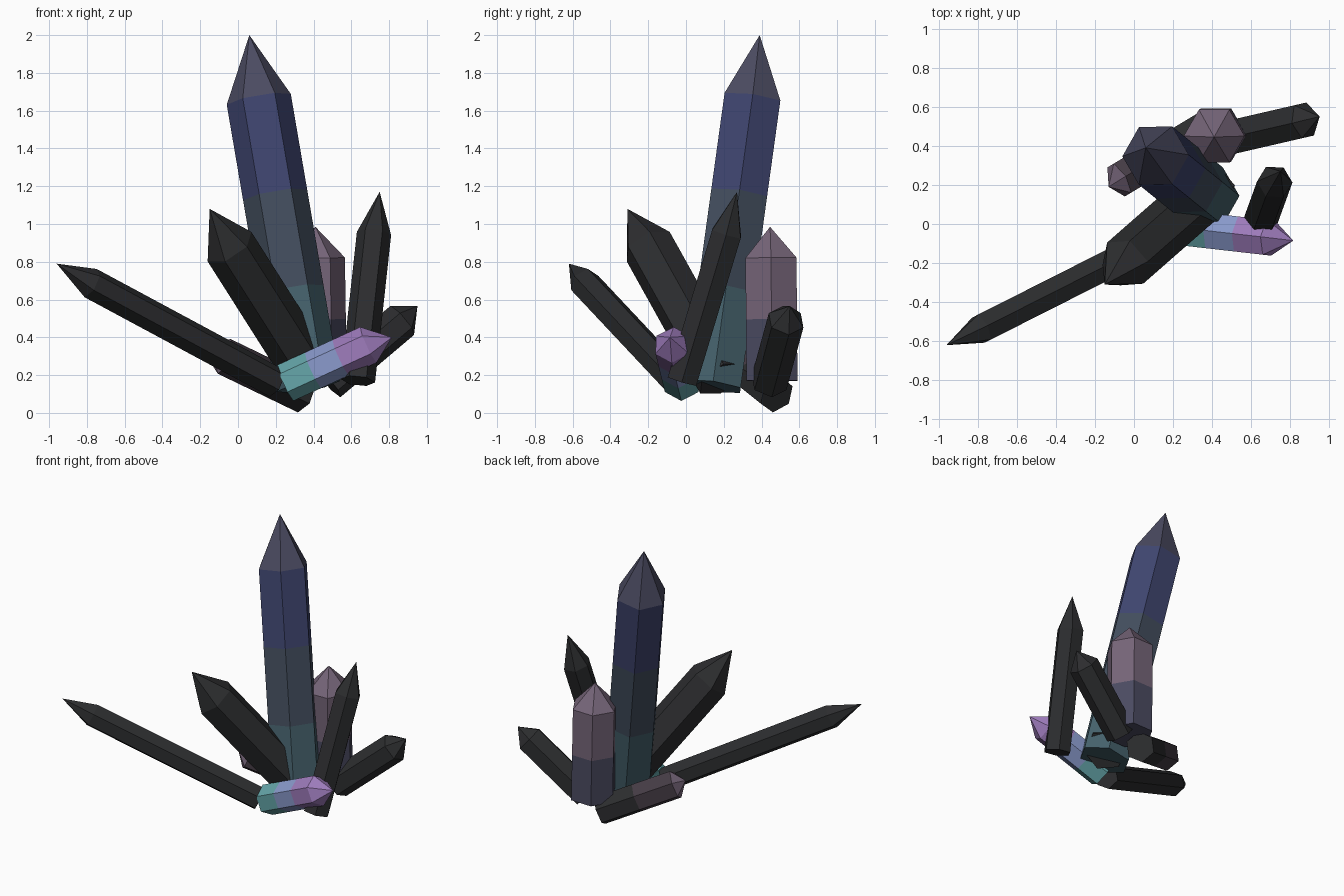
import bpy, bmesh, math
from mathutils import Vector

if "Cube" in bpy.data.objects:
    bpy.data.objects.remove(bpy.data.objects["Cube"])

X, Z = Vector((1, 0, 0)), Vector((0, 0, 1))

# Shared materials
COLOURS = {
    "black": (0.025, 0.026, 0.028, 1),
    "slate_teal": (0.06, 0.12, 0.15, 1),
    "slate": (0.055, 0.075, 0.11, 1),
    "navy": (0.05, 0.06, 0.16, 1),
    "dusk": (0.07, 0.07, 0.12, 1),
    "mauve": (0.18, 0.13, 0.19, 1),
    "dark_mauve": (0.06, 0.045, 0.06, 1),
    "teal": (0.13, 0.38, 0.40, 1),
    "periwinkle": (0.25, 0.32, 0.60, 1),
    "lavender": (0.34, 0.20, 0.50, 1),
}
MATS = {}
for label, rgba in COLOURS.items():
    MATS[label] = bpy.data.materials.new(label)
    MATS[label].diffuse_color = rgba


def crystal(name, base, shoulder, tip, radius, ref, twist, colours):
    """Six-sided prism with a pointed end; colours run base to tip."""
    base, shoulder, tip = Vector(base), Vector(shoulder), Vector(tip)
    axis = (shoulder - base).normalized()
    u = (ref - axis * ref.dot(axis)).normalized()
    v = axis.cross(u)
    bm = bmesh.new()
    bands = max(1, len(colours) - 1)
    rings = []
    for b in range(bands + 1):
        centre = base.lerp(shoulder, b / bands)
        ring = []
        for i in range(6):
            a = math.radians(60 * i + twist)
            ring.append(bm.verts.new(centre + radius * (u * math.cos(a) + v * math.sin(a))))
        rings.append(ring)
    bm.faces.new(rings[0][::-1])
    for b in range(bands):
        for i in range(6):
            j = (i + 1) % 6
            f = bm.faces.new((rings[b][i], rings[b][j], rings[b + 1][j], rings[b + 1][i]))
            f.material_index = b
    apex = bm.verts.new(tip)
    for i in range(6):
        f = bm.faces.new((rings[-1][i], rings[-1][(i + 1) % 6], apex))
        f.material_index = len(colours) - 1
    bmesh.ops.recalc_face_normals(bm, faces=bm.faces[:])
    me = bpy.data.meshes.new(name)
    bm.to_mesh(me)
    bm.free()
    for c in colours:
        me.materials.append(MATS[c])
    ob = bpy.data.objects.new(name, me)
    bpy.context.collection.objects.link(ob)
    return ob


# Tall central crystal
crystal("main_crystal", (0.37, 0.14, 0.14), (0.11, 0.35, 1.66), (0.06, 0.39, 2.0),
        0.172, X, 0, ["slate_teal", "slate", "navy", "dusk"])
# Long thin crystal reaching to the left
crystal("long_left_crystal", (0.2, -0.04, 0.16), (-0.78, -0.535, 0.687), (-0.96, -0.62, 0.79),
        0.083, Z, 0, ["black"])
# Thick crystal leaning to the front left
crystal("front_left_crystal", (0.40, 0.19, 0.18), (-0.045, -0.2, 0.88), (-0.15, -0.31, 1.08),
        0.14, Z, 30, ["black"])
# Slim upright crystal on the right
crystal("right_upright_crystal", (0.635, -0.02, 0.17), (0.72, 0.215, 0.95), (0.75, 0.27, 1.17),
        0.091, X, 0, ["black"])
# Vertical crystal at the back
crystal("back_upright_crystal", (0.42, 0.455, 0.17), (0.41, 0.45, 0.82), (0.41, 0.445, 0.985),
        0.156, X, 0, ["dusk", "mauve", "mauve"])
# Short crystal pointing to the back right
crystal("back_right_crystal", (0.48, 0.44, 0.16), (0.87, 0.53, 0.49), (0.95, 0.55, 0.565),
        0.1, Z, 0, ["black"])
# Bright low crystal in front
crystal("bright_front_crystal", (0.25, -0.02, 0.158), (0.69, -0.07, 0.36), (0.815, -0.085, 0.40),
        0.104, Z, 0, ["teal", "periwinkle", "lavender", "lavender"])
# Low crystal pointing to the back left
crystal("low_back_crystal", (0.35, 0.48, 0.095), (-0.075, 0.225, 0.30), (-0.13, 0.19, 0.33),
        0.1, Z, 0, ["black", "dark_mauve", "mauve"])

for m in bpy.data.materials:
    if m.users and not m.is_grease_pencil:
        m.use_nodes = True
        m.node_tree.nodes["Principled BSDF"].inputs["Base Color"].default_value = m.diffuse_color
